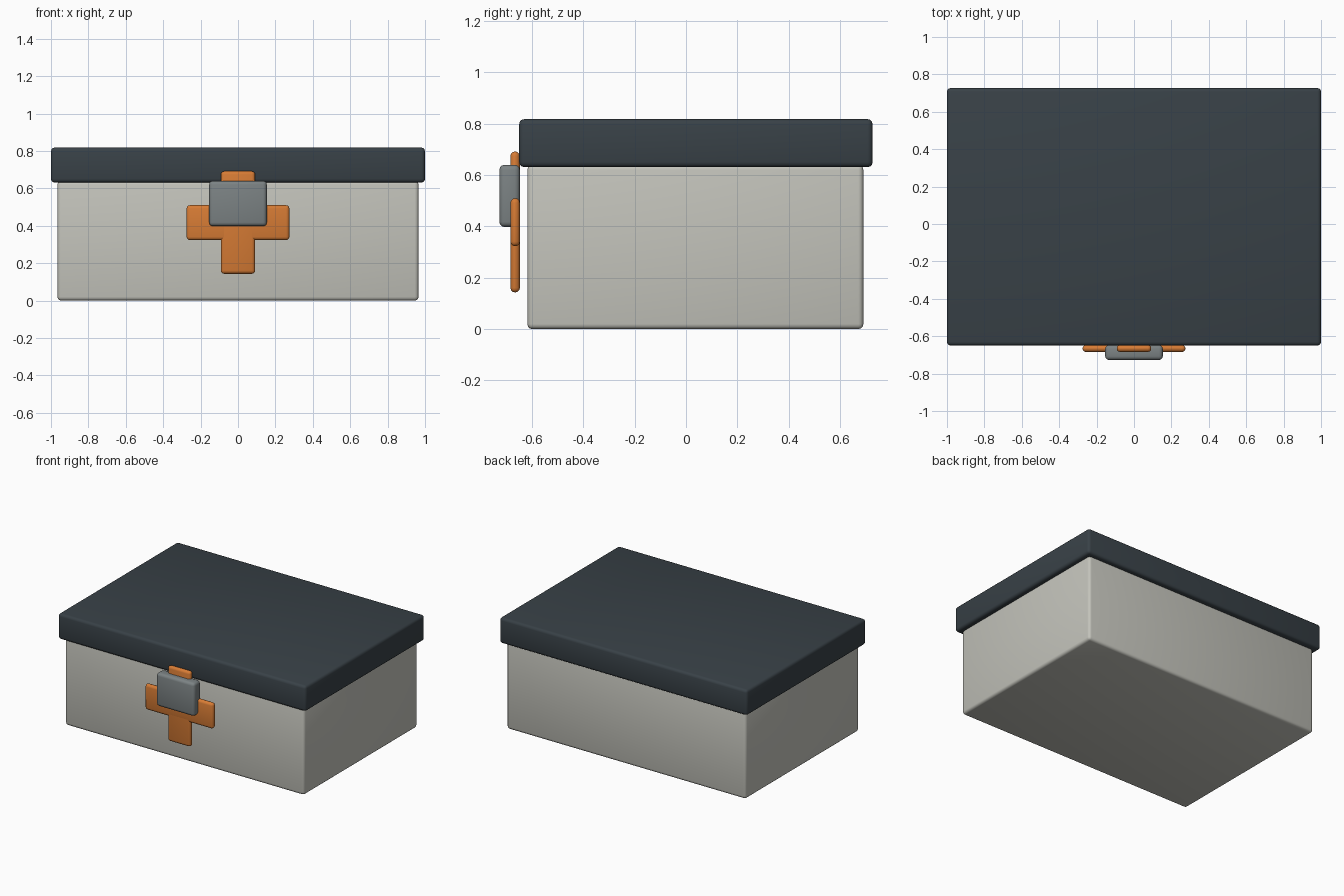
import bpy

if "Cube" in bpy.data.objects:
    bpy.data.objects.remove(bpy.data.objects["Cube"])


def material(name, rgb):
    m = bpy.data.materials.new(name)
    m.diffuse_color = (*rgb, 1)
    m.use_nodes = True
    m.node_tree.nodes["Principled BSDF"].inputs["Base Color"].default_value = m.diffuse_color
    return m


def block(name, lo, hi, bevel, mat):
    """Rounded box between two corners."""
    bpy.ops.mesh.primitive_cube_add(size=1, location=[(a + b) / 2 for a, b in zip(lo, hi)])
    o = bpy.context.object
    o.name = name
    o.scale = [b - a for a, b in zip(lo, hi)]
    bpy.ops.object.transform_apply(location=False, rotation=False, scale=True)
    o.data.materials.append(mat)
    mod = o.modifiers.new("rounded_edges", 'BEVEL')
    mod.width = bevel
    mod.segments = 3
    bpy.ops.object.modifier_apply(modifier=mod.name)
    bpy.ops.object.shade_smooth_by_angle()
    return o


stone = material("pale_stone", (0.55, 0.55, 0.50))
slate = material("dark_slate", (0.04, 0.053, 0.063))
orange = material("orange", (0.68, 0.20, 0.035))
steel = material("steel", (0.20, 0.225, 0.23))

# Container and overhanging lid
block("box_body", (-0.965, -0.618, 0), (0.965, 0.691, 0.64), 0.02, stone)
block("lid", (-1, -0.65, 0.631), (1, 0.727, 0.818), 0.02, slate)

# Cross emblem on the front
block("cross_upright", (-0.092, -0.684, 0.143), (0.092, -0.647, 0.692), 0.018, orange)
block("cross_bar", (-0.275, -0.684, 0.323), (0.275, -0.647, 0.51), 0.018, orange)

# Latch over the cross
block("latch", (-0.154, -0.727, 0.398), (0.154, -0.647, 0.64), 0.02, steel)
